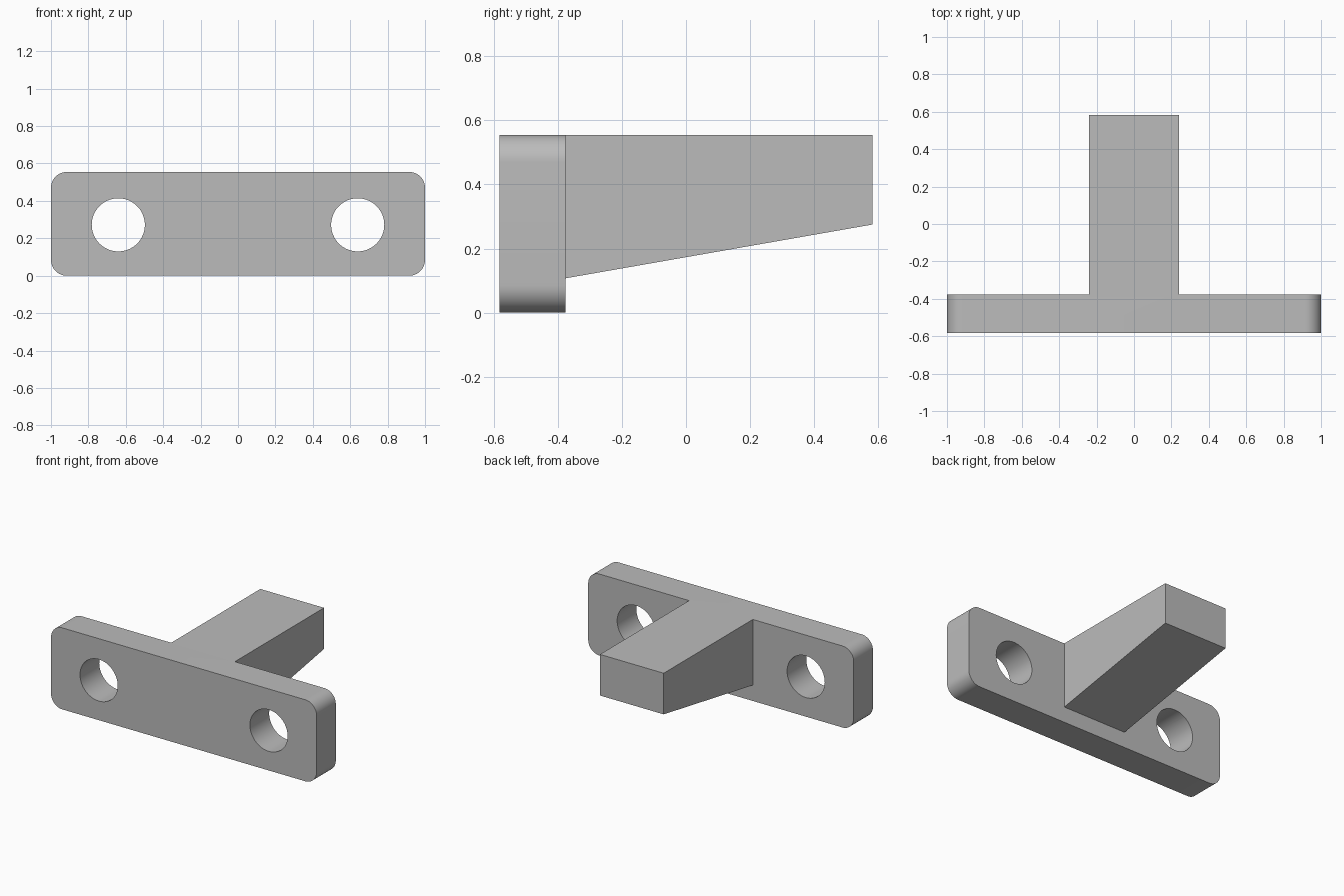
import bpy
import bmesh
from math import cos, sin, pi, radians
from mathutils import Vector

cube = bpy.data.objects.get("Cube")
if cube:
    bpy.data.objects.remove(cube, do_unlink=True)

HEIGHT = 0.555
FRONT, PLATE_BACK, ARM_END = -0.583, -0.376, 0.583
CORNER = 0.085
ARM_HALF = 0.24
HOLE_X, HOLE_Z, HOLE_R = 0.64, 0.272, 0.142

grey = bpy.data.materials.new("plain grey")
grey.use_nodes = True
colour = (0.5, 0.5, 0.5, 1)
grey.diffuse_color = colour
grey.node_tree.nodes["Principled BSDF"].inputs["Base Color"].default_value = colour


def extrude_profile(name, points, offset):
    """Make a closed prism from a planar outline."""
    bm = bmesh.new()
    face = bm.faces.new([bm.verts.new(p) for p in points])
    new = bmesh.ops.extrude_face_region(bm, geom=[face])["geom"]
    verts = [g for g in new if isinstance(g, bmesh.types.BMVert)]
    bmesh.ops.translate(bm, verts=verts, vec=Vector(offset))
    bmesh.ops.recalc_face_normals(bm, faces=bm.faces)
    mesh = bpy.data.meshes.new(name)
    bm.to_mesh(mesh)
    bm.free()
    mesh.materials.append(grey)
    obj = bpy.data.objects.new(name, mesh)
    bpy.context.collection.objects.link(obj)
    return obj


def arc(cx, cz, r, start, sweep, steps, y, closed=True):
    count = steps + 1 if closed else steps
    angles = [start + sweep * i / steps for i in range(count)]
    return [(cx + r * cos(a), y, cz + r * sin(a)) for a in angles]


def boolean(target, tool, operation):
    """Apply a boolean and remove its tool."""
    mod = target.modifiers.new(operation, "BOOLEAN")
    mod.operation = operation
    mod.solver = "EXACT"
    mod.object = tool
    bpy.context.view_layer.objects.active = target
    bpy.ops.object.modifier_apply(modifier=mod.name)
    bpy.data.objects.remove(tool, do_unlink=True)


# Mounting plate with rounded corners
outline = []
for i, (sx, sz) in enumerate([(1, 1), (-1, 1), (-1, -1), (1, -1)]):
    cx = sx * (1 - CORNER)
    cz = HEIGHT / 2 + sz * (HEIGHT / 2 - CORNER)
    outline += arc(cx, cz, CORNER, i * pi / 2, pi / 2, 12, FRONT)
bracket = extrude_profile("mounting_bracket", outline, (0, PLATE_BACK - FRONT, 0))

# Tapered arm, flush with the top of the plate
side = [(PLATE_BACK, HEIGHT), (PLATE_BACK, 0.107), (ARM_END, 0.275), (ARM_END, HEIGHT)]
arm = extrude_profile("arm", [(-ARM_HALF, y, z) for y, z in side], (2 * ARM_HALF, 0, 0))
boolean(bracket, arm, "UNION")

# Bolt holes
for s in (-1, 1):
    circle = arc(s * HOLE_X, HOLE_Z, HOLE_R, 0, 2 * pi, 64, FRONT - 0.1, closed=False)
    cutter = extrude_profile("hole_cutter", circle, (0, 0.4, 0))
    boolean(bracket, cutter, "DIFFERENCE")

bpy.ops.object.select_all(action="DESELECT")
bracket.select_set(True)
bpy.context.view_layer.objects.active = bracket
bpy.ops.object.shade_smooth_by_angle(angle=radians(30))
